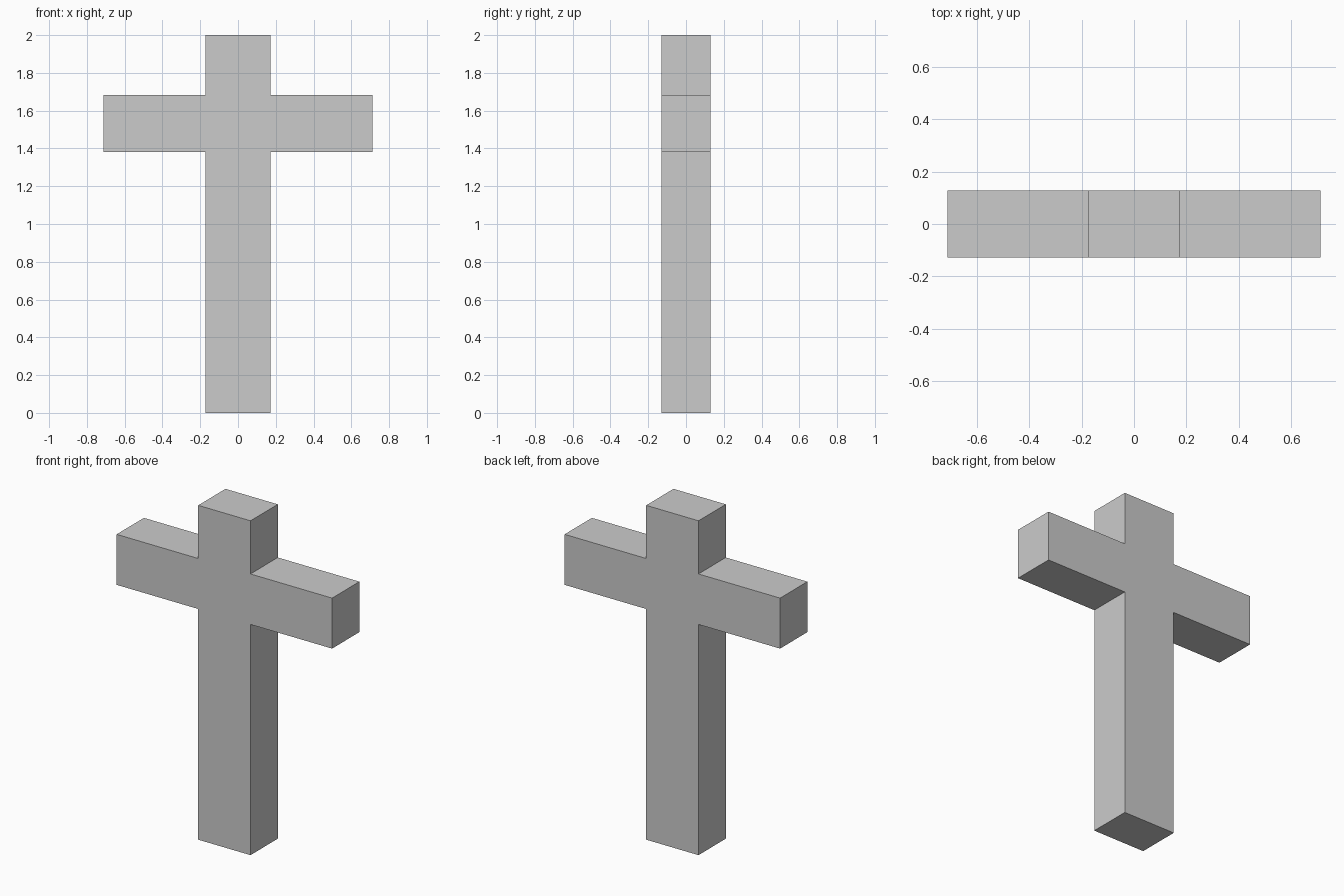
import bpy, bmesh

if "Cube" in bpy.data.objects:
    bpy.data.objects.remove(bpy.data.objects["Cube"])

POST_HALF, ARM_HALF = 0.173, 0.713
ARM_BOTTOM, ARM_TOP, HEIGHT = 1.38, 1.682, 2.0
DEPTH = 0.258

# Right half of the outline, bottom to top, then mirrored to the left
right = [(POST_HALF, 0), (POST_HALF, ARM_BOTTOM), (ARM_HALF, ARM_BOTTOM),
         (ARM_HALF, ARM_TOP), (POST_HALF, ARM_TOP), (POST_HALF, HEIGHT)]
outline = right + [(-x, z) for x, z in reversed(right)]

# Front face extruded through to the back
bm = bmesh.new()
front = bm.faces.new([bm.verts.new((x, -DEPTH / 2, z)) for x, z in outline])
back = bmesh.ops.extrude_face_region(bm, geom=[front], use_keep_orig=True)
back_verts = [g for g in back["geom"] if isinstance(g, bmesh.types.BMVert)]
bmesh.ops.translate(bm, verts=back_verts, vec=(0, DEPTH, 0))
bmesh.ops.recalc_face_normals(bm, faces=bm.faces)

mesh = bpy.data.meshes.new("cross")
bm.to_mesh(mesh)
bm.free()
cross = bpy.data.objects.new("cross", mesh)
bpy.context.collection.objects.link(cross)
